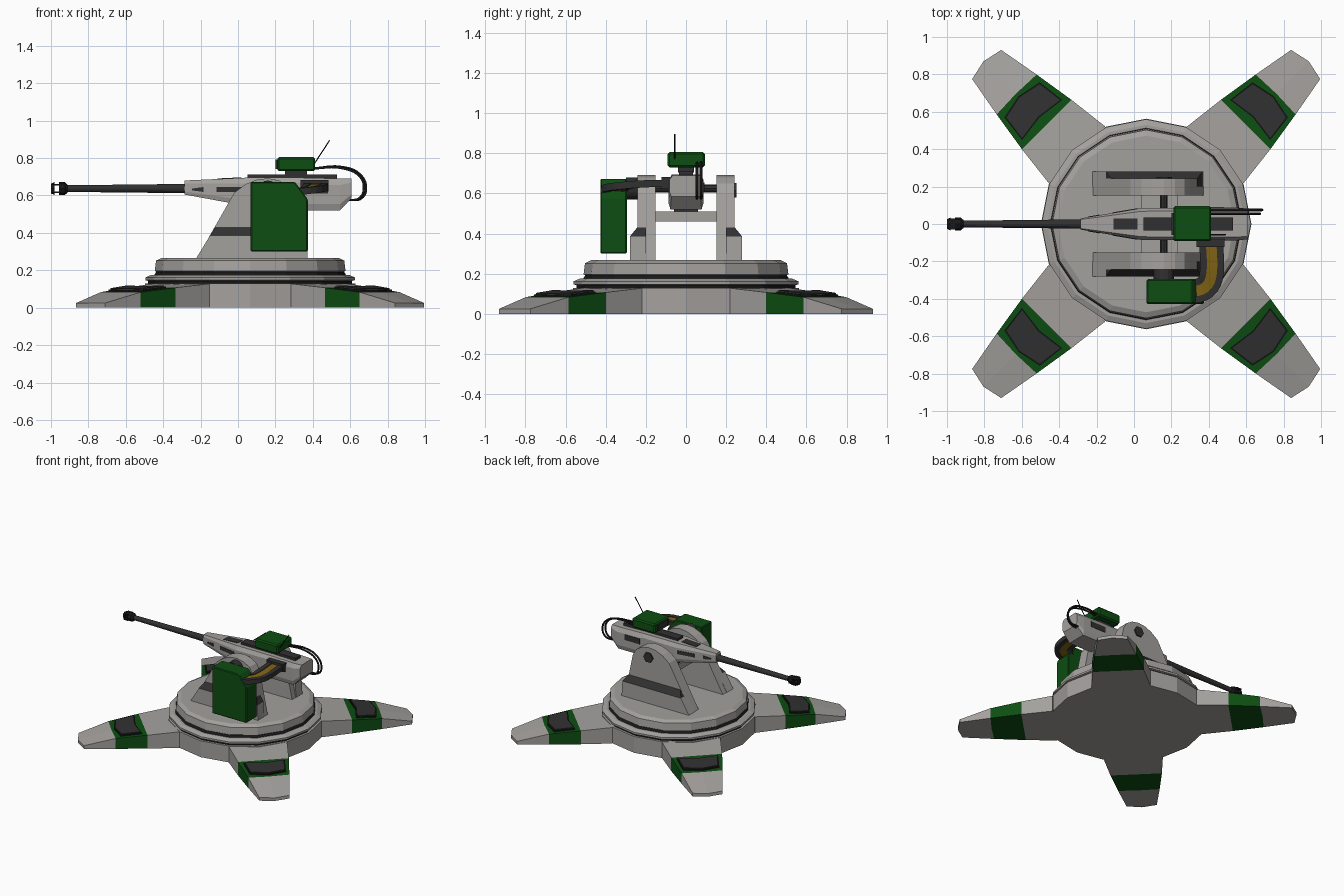
import bpy, bmesh, math
from mathutils import Vector

if "Cube" in bpy.data.objects:
    bpy.data.objects.remove(bpy.data.objects["Cube"])

def mat(name, c):
    m = bpy.data.materials.new(name)
    m.diffuse_color = (*c, 1)
    m.use_nodes = True
    m.node_tree.nodes["Principled BSDF"].inputs["Base Color"].default_value = m.diffuse_color
    return m

GREY = mat("light_grey", (0.37, 0.355, 0.34))
DARK = mat("dark_grey", (0.03, 0.03, 0.031))
BLACK = mat("black", (0.009, 0.009, 0.009))
GREEN = mat("dark_green", (0.004, 0.075, 0.006))
GOLD = mat("gold", (0.22, 0.125, 0.008))

def loft(name, rings, mats, rule=None):
    """Skin equal-length rings of points, cap both ends; rule(centre, normal) picks material."""
    bm = bmesh.new()
    vr = [[bm.verts.new(p) for p in r] for r in rings]
    n = len(rings[0])
    for a, b in zip(vr, vr[1:]):
        for i in range(n):
            j = (i + 1) % n
            bm.faces.new((a[i], a[j], b[j], b[i]))
    bm.faces.new(vr[0])
    bm.faces.new(vr[-1])
    bmesh.ops.recalc_face_normals(bm, faces=bm.faces)
    bm.normal_update()
    if rule:
        for f in bm.faces:
            f.material_index = rule(f.calc_center_median(), f.normal)
    me = bpy.data.meshes.new(name)
    bm.to_mesh(me)
    bm.free()
    for m in mats if isinstance(mats, (list, tuple)) else [mats]:
        me.materials.append(m)
    ob = bpy.data.objects.new(name, me)
    bpy.context.collection.objects.link(ob)
    return ob

def box(name, x0, x1, y0, y1, z0, z1, m, bevel=0):
    ob = loft(name, [[(x0, y0, z), (x1, y0, z), (x1, y1, z), (x0, y1, z)] for z in (z0, z1)], m)
    if bevel:
        b = ob.modifiers.new("bevel", 'BEVEL')
        b.width, b.segments = bevel, 1
    return ob

def prism_y(name, pts, y0, y1, m):
    return loft(name, [[(x, y, z) for x, z in pts] for y in (y0, y1)], m)

def circle(r, n=16):
    return [(r * math.cos(2 * math.pi * i / n), r * math.sin(2 * math.pi * i / n)) for i in range(n)]

def rod_y(name, x, z, r, y0, y1, m, n=16):
    return prism_y(name, [(x + a, z + b) for a, b in circle(r, n)], y0, y1, m)

def rod_x(name, prof, z, m, n=12):
    return loft(name, [[(x, a, z + b) for a, b in circle(r, n)] for x, r in prof], m)

def cable(name, pts, r, m):
    cu = bpy.data.curves.new(name, 'CURVE')
    cu.dimensions = '3D'
    cu.bevel_depth, cu.bevel_resolution, cu.resolution_u = r, 1, 6
    cu.use_fill_caps = True
    sp = cu.splines.new('BEZIER')
    sp.bezier_points.add(len(pts) - 1)
    for bp, p in zip(sp.bezier_points, pts):
        bp.co = p
        bp.handle_left_type = bp.handle_right_type = 'AUTO'
    cu.materials.append(m)
    ob = bpy.data.objects.new(name, cu)
    bpy.context.collection.objects.link(ob)

CX = 0.065  # centre of the base

def lathe(name, prof, m):
    return loft(name, [[(CX + a, b, z) for a, b in circle(r)] for r, z in prof], m)

# Base hub and turntable rings
lathe("base_hub", [(0.563, 0), (0.563, 0.13)], GREY)
lathe("lower_seal", [(0.545, 0.128), (0.545, 0.147)], BLACK)
lathe("lower_ring", [(0.54, 0.142), (0.56, 0.147), (0.56, 0.162), (0.53, 0.175)], GREY)
lathe("upper_seal", [(0.515, 0.172), (0.50, 0.195)], BLACK)
lathe("turntable", [(0.495, 0.187), (0.51, 0.197), (0.503, 0.252), (0.472, 0.267)], GREY)

# Four legs with a green band and a dark step plate
for k in range(4):
    a = math.radians(45 + 90 * k)
    d, s = Vector((math.cos(a), math.sin(a), 0)), Vector((-math.sin(a), math.cos(a), 0))
    def P(r, w, z):
        return Vector((CX, 0, z)) + d * r + s * w
    secs = [(0.523, 0.523, 0.214, 0.128), (0.752, 0.752, 0.187, 0.107),
            (0.979, 0.985, 0.151, 0.083), (1.206, 1.23, 0.11, 0.025)]
    rings = [[P(r, -w, 0), P(rm, 0, 0), P(r, w, 0), P(r, w, z), P(rm, 0, z), P(r, -w, z)]
             for r, rm, w, z in secs]
    def band(c, n):
        r = (c - Vector((CX, 0, c.z))).dot(d)
        return 1 if 0.78 < r < 0.95 else 0
    loft("leg_%d" % (k + 1), rings, [GREY, GREEN], band)
    for nm, g, h, m in (("plate_border", 0.008, 0.009, BLACK), ("step_plate", 0, 0.016, DARK)):
        out = [(0.795 - g, -0.143 - g), (0.815 - g, 0), (0.795 - g, 0.143 + g),
               (0.93 + g, 0.125 + g), (0.957 + g, 0), (0.93 + g, -0.125 - g)]
        zt = lambda r: 0.107 - (r - 0.752) * 0.105
        loft("%s_%d" % (nm, k + 1), [[P(r, w, zt(r) + o) for r, w in out] for o in (-0.01, h)], m)

# Yoke plates, mirrored, with thicker feet and a dark chamfer
yoke = [(-0.222, 0.26), (0.372, 0.26), (0.335, 0.43), (0.30, 0.60), (0.27, 0.65), (0.22, 0.68),
        (0.16, 0.692), (0.10, 0.685), (0.04, 0.66), (-0.02, 0.615)]
for side, nm in ((1, "back"), (-1, "front")):
    prism_y(nm + "_yoke", yoke, side * 0.153, side * 0.242, GREY)
    foot = [(-0.225, 0.373, 0.28, 0.262), (-0.15, 0.366, 0.28, 0.385), (-0.123, 0.338, 0.243, 0.43)]
    loft(nm + "_yoke_foot", [[(x0, side * 0.2, z), (x1, side * 0.2, z), (x1, side * y, z), (x0, side * y, z)]
                             for x0, x1, y, z in foot], [GREY, DARK],
         lambda c, n: 1 if c.z > 0.39 and abs(n.z) < 0.95 and abs(c.y) > 0.23 else 0)
rod_y("pivot_bolt", 0.16, 0.615, 0.042, 0.24, 0.252, DARK, 6)
rod_y("feed_hub", 0.16, 0.625, 0.055, -0.30, -0.24, DARK)
rod_y("pivot_axle", 0.16, 0.625, 0.02, -0.155, 0.155, DARK, 8)
box("cradle_bar", 0.04, 0.235, -0.155, 0.155, 0.46, 0.51, GREY)
box("cradle_block", 0.05, 0.225, -0.06, 0.06, 0.50, 0.58, DARK)

# Gun receiver
body = [(-0.286, 0.03, 0.605, 0.68), (0.04, 0.085, 0.545, 0.695), (0.33, 0.087, 0.56, 0.695),
        (0.34, 0.088, 0.52, 0.695), (0.545, 0.088, 0.52, 0.69), (0.607, 0.082, 0.585, 0.69)]
rings = []
for x, w, b, t in body:
    h = t - b
    half = [(0.88 * w, b), (w, b + 0.2 * h), (w, b + 0.8 * h), (0.8 * w, t)]
    rings.append([(x, y, z) for y, z in half] + [(x, -y, z) for y, z in reversed(half)])
loft("gun_receiver", rings, GREY)

# Dark slots in the receiver sides and top
def width(x):
    return 0.085 + min(0, (x - 0.04) * 0.1687) + (0.003 if x > 0.3 else 0)
for side in (1, -1):
    for i, (x0, x1, h0, h1) in enumerate([(-0.245, -0.185, 0.005, 0.013), (-0.115, 0.02, 0.014, 0.014),
                                          (0.345, 0.48, 0.022, 0.022)]):
        loft("side_slot_%d" % i, [[(x, side * (width(x) + o), 0.632 + v * h) for o, v in
                                   ((-0.008, -1), (0.003, -1), (0.003, 1), (-0.008, 1))]
                                  for x, h in ((x0, h0), (x1, h1))], DARK)
loft("top_slot", [[(x, -0.03, z - 0.008), (x, 0.03, z - 0.008), (x, 0.03, z + 0.003), (x, -0.03, z + 0.003)]
                  for x, z in ((-0.11, 0.688), (0.02, 0.694))], DARK)
box("top_rail", 0.05, 0.53, -0.034, 0.034, 0.685, 0.712, DARK)

# Barrel and slotted muzzle
rod_x("barrel", [(-0.27, 0.025), (-0.60, 0.021), (-0.925, 0.018)], 0.637, DARK)
rod_x("muzzle_back", [(-0.957, 0.034), (-0.925, 0.034), (-0.912, 0.022)], 0.637, BLACK, 8)
rod_x("muzzle_front", [(-1.0, 0.026), (-0.982, 0.034)], 0.637, BLACK, 8)
for z in (0.612, 0.654):
    box("muzzle_bar", -0.99, -0.95, -0.03, 0.03, z, z + 0.008, BLACK)

# Sight box, antenna and cables
box("sight_neck", 0.25, 0.37, -0.04, 0.04, 0.705, 0.735, DARK)
box("sight_box", 0.21, 0.413, -0.092, 0.095, 0.73, 0.805, GREEN, 0.01)
box("sight_lens", 0.2, 0.212, -0.06, 0.06, 0.742, 0.793, DARK)
cable("antenna", [(0.405, -0.057, 0.765), (0.49, -0.057, 0.895)], 0.0035, BLACK)
for y, o in ((0.075, 0), (0.055, -0.012)):
    cable("sight_cable", [(0.405, y, 0.745), (0.55, y, 0.753 + o / 2), (0.65, y, 0.715 + o),
                          (0.685 + o, y, 0.64), (0.66 + o, y, 0.585), (0.59, y, 0.575)], 0.007, BLACK)

# Ammunition box and curved feed chute
ammo = prism_y("ammo_box", [(0.068, 0.30), (0.373, 0.30), (0.373, 0.58), (0.305, 0.672), (0.068, 0.672)],
               -0.427, -0.295, GREEN)
bv = ammo.modifiers.new("bevel", 'BEVEL')
bv.width, bv.segments = 0.006, 1
ctrl = [Vector(p) for p in ((0.28, -0.36, 0.615), (0.42, -0.362, 0.63), (0.425, -0.30, 0.65), (0.41, -0.10, 0.65))]
path = []
for i in range(13):
    t = i / 12
    u = 1 - t
    path.append(ctrl[0] * u**3 + ctrl[1] * 3 * u * u * t + ctrl[2] * 3 * u * t * t + ctrl[3] * t**3)
for nm, a, b, h, m in (("chute_outer_rail", -0.066, -0.03, 0.018, DARK), ("chute_belt", -0.03, 0.026, 0.013, GOLD),
                       ("chute_inner_rail", 0.026, 0.062, 0.018, DARK)):
    rings = []
    for i, p in enumerate(path):
        t = path[min(i + 1, 12)] - path[max(i - 1, 0)]
        s = Vector((-t.y, t.x, 0)).normalized()
        rings.append([p + s * w + Vector((0, 0, z)) for w, z in ((a, -h), (b, -h), (b, h), (a, h))])
    loft(nm, rings, m)
box("chute_end", 0.335, 0.483, -0.122, -0.08, 0.622, 0.682, DARK)
